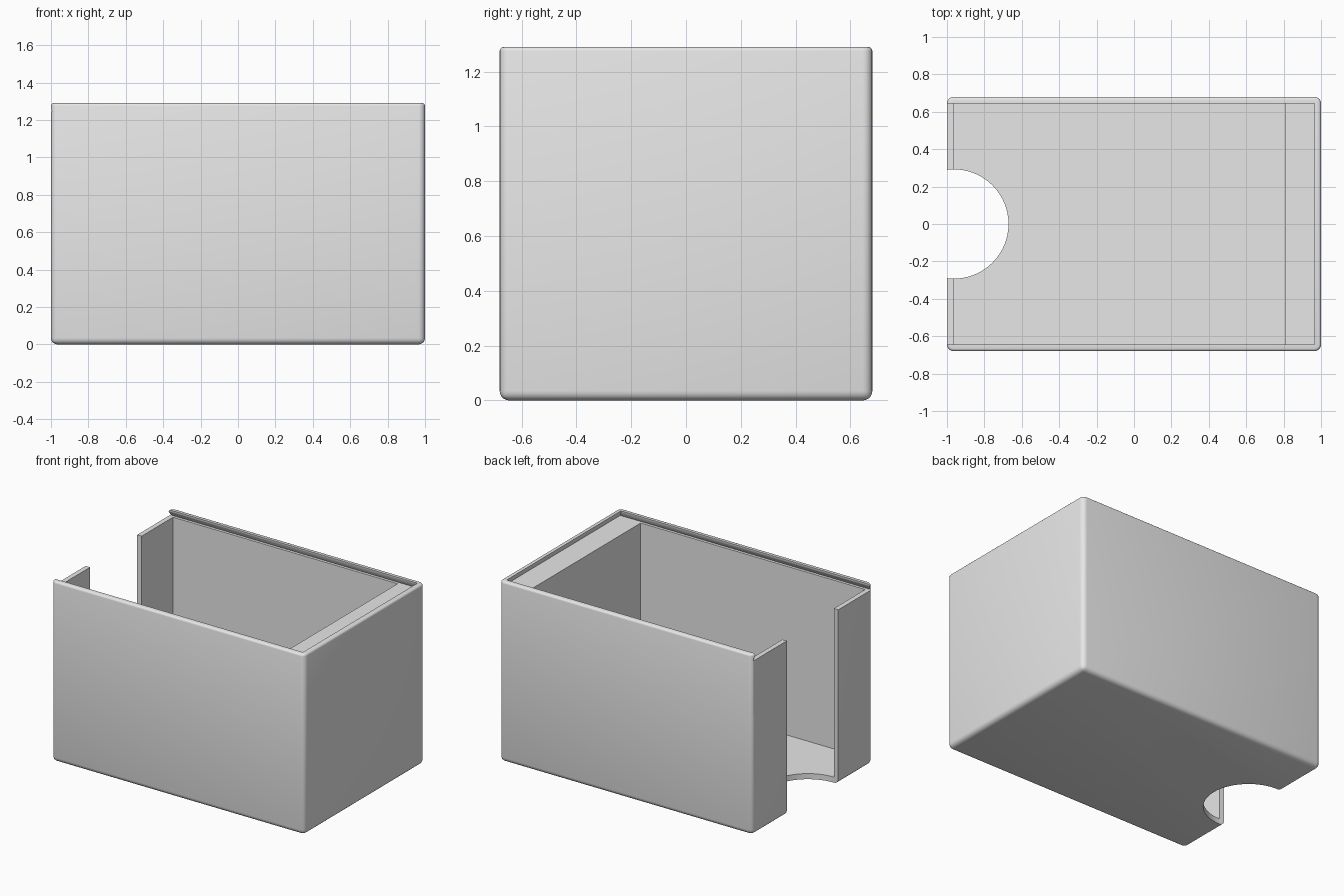
import bpy
import bmesh

cube = bpy.data.objects.get("Cube")
if cube:
    bpy.data.objects.remove(cube, do_unlink=True)

# Overall sizes
LENGTH, WIDTH, HEIGHT = 2.0, 1.36, 1.29
WALL, FLOOR, LEDGE_Z = 0.035, 0.04, 1.245
INNER_X, INNER_Y = LENGTH / 2 - WALL, WIDTH / 2 - WALL
LEDGE_X = 0.81
UNDERCUT = 0.02

grey = bpy.data.materials.new("plain grey")
grey.use_nodes = True
grey.diffuse_color = (0.8, 0.8, 0.8, 1)
grey.node_tree.nodes["Principled BSDF"].inputs["Base Color"].default_value = (0.8, 0.8, 0.8, 1)


def make_object(name, bm):
    bmesh.ops.recalc_face_normals(bm, faces=bm.faces[:])
    mesh = bpy.data.meshes.new(name)
    bm.to_mesh(mesh)
    bm.free()
    mesh.materials.append(grey)
    obj = bpy.data.objects.new(name, mesh)
    bpy.context.collection.objects.link(obj)
    return obj


def stacked_rings(levels):
    """Closed solid through rectangles given as (z, x_min, x_max, half_y)."""
    bm = bmesh.new()
    rings = [[bm.verts.new(p) for p in ((x0, -y, z), (x1, -y, z), (x1, y, z), (x0, y, z))]
             for z, x0, x1, y in levels]
    bm.faces.new(rings[0])
    bm.faces.new(rings[-1])
    for low, high in zip(rings, rings[1:]):
        for i in range(4):
            j = (i + 1) % 4
            bm.faces.new((low[i], low[j], high[j], high[i]))
    return bm


def cut(target, cutter):
    cutter.hide_render = True
    mod = target.modifiers.new(cutter.name, "BOOLEAN")
    mod.operation = "DIFFERENCE"
    mod.solver = "EXACT"
    mod.object = cutter
    bpy.ops.object.select_all(action="DESELECT")
    bpy.context.view_layer.objects.active = target
    target.select_set(True)
    bpy.ops.object.modifier_apply(modifier=mod.name)
    bpy.data.objects.remove(cutter, do_unlink=True)


# Outer shell: generous rounding below and at the corners, finer at the rim
half_x, half_y = LENGTH / 2, WIDTH / 2
bm = stacked_rings([(0, -half_x, half_x, half_y), (HEIGHT, -half_x, half_x, half_y)])
edges = [e for e in bm.edges if min(v.co.z for v in e.verts) < HEIGHT / 2]
bmesh.ops.bevel(bm, geom=edges, offset=WALL, segments=5, profile=0.5, affect="EDGES")
rim = [e for e in bm.edges if all(v.co.z > HEIGHT - 0.001 for v in e.verts)]
bmesh.ops.bevel(bm, geom=rim, offset=0.015, segments=3, profile=0.5, affect="EDGES")
box = make_object("box_body", bm)

# Storage cavity, leaving a solid ledge at the closed end
cut(box, make_object("cavity_cutter", stacked_rings([
    (FLOOR, -INNER_X, LEDGE_X, INNER_Y),
    (HEIGHT + 0.1, -INNER_X, LEDGE_X, INNER_Y)])))

# Dovetail channel for a sliding lid, open at one end
cut(box, make_object("lid_channel_cutter", stacked_rings([
    (LEDGE_Z, -1.1, INNER_X + UNDERCUT, INNER_Y + UNDERCUT),
    (HEIGHT - 0.012, -1.1, INNER_X, INNER_Y),
    (HEIGHT + 0.15, -1.1, INNER_X, INNER_Y)])))

# Round thumb opening through the open end and the floor
bm = bmesh.new()
bmesh.ops.create_cone(bm, cap_ends=True, segments=64, radius1=0.292, radius2=0.292, depth=3)
bmesh.ops.translate(bm, verts=bm.verts[:], vec=(-0.963, 0, HEIGHT / 2))
cut(box, make_object("thumb_opening_cutter", bm))

# Smooth rounded edges, crisp cut edges
bpy.ops.object.shade_smooth_by_angle(angle=0.6)
